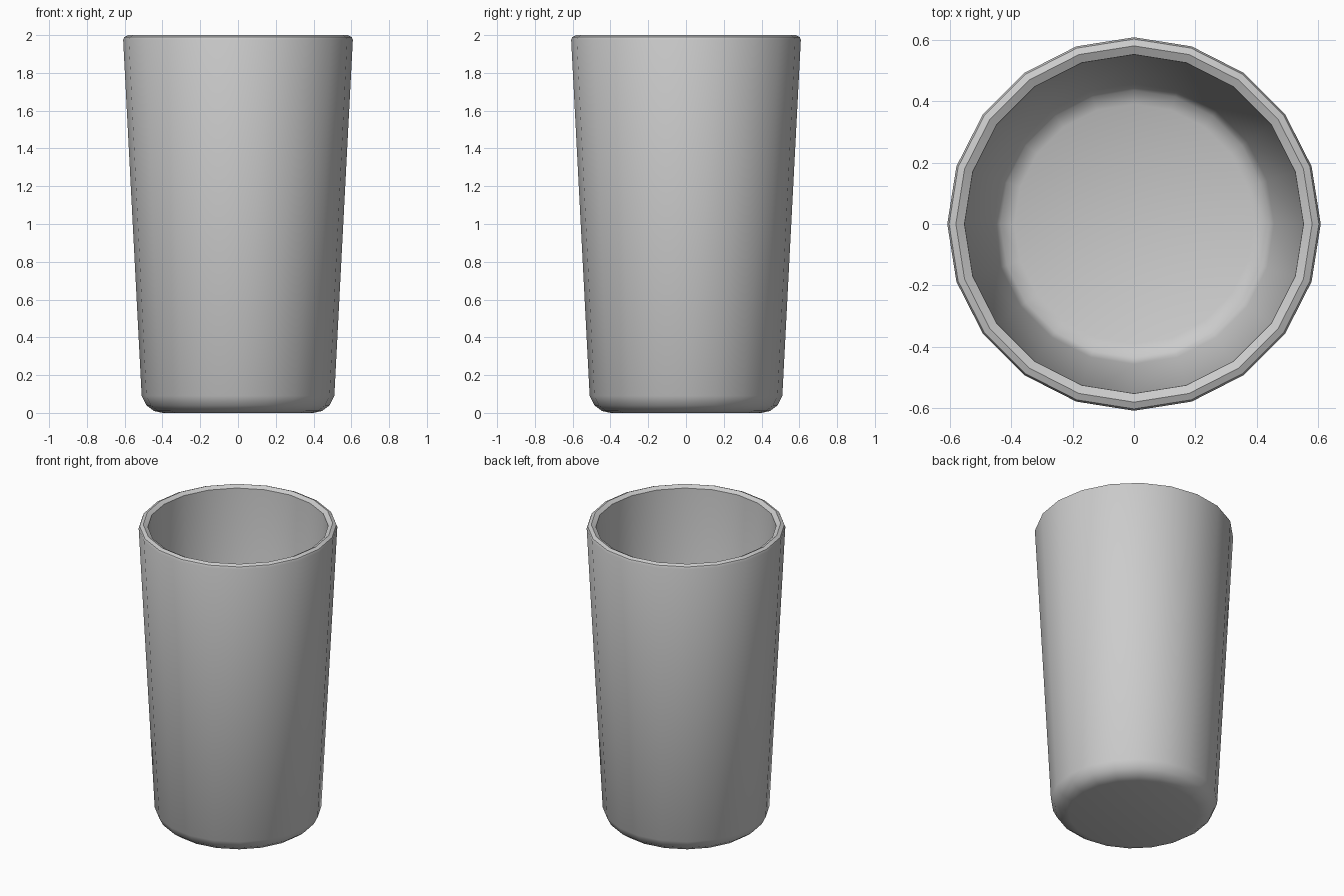
import bpy, bmesh, math

if "Cube" in bpy.data.objects:
    bpy.data.objects.remove(bpy.data.objects["Cube"])

SIDES = 20
# Cup cross-section (radius, z): outer base, outer wall, rim, inner wall, floor
profile = [
    (0.40, 0.0), (0.445, 0.01), (0.485, 0.04), (0.51, 0.09),
    (0.608, 1.975), (0.602, 1.99), (0.58, 2.0), (0.552, 1.985),
    (0.456, 0.11), (0.435, 0.08), (0.39, 0.06),
]

bm = bmesh.new()
rings = []
for r, z in profile:
    rings.append([bm.verts.new((r * math.cos(math.tau * i / SIDES),
                                r * math.sin(math.tau * i / SIDES), z))
                  for i in range(SIDES)])
for a, b in zip(rings, rings[1:]):
    for i in range(SIDES):
        j = (i + 1) % SIDES
        bm.faces.new((a[i], a[j], b[j], b[i]))
# Underside and inner floor
bm.faces.new(rings[0][::-1])
bm.faces.new(rings[-1])
bmesh.ops.recalc_face_normals(bm, faces=bm.faces)

mesh = bpy.data.meshes.new("cup")
bm.to_mesh(mesh)
bm.free()
cup = bpy.data.objects.new("cup", mesh)
bpy.context.collection.objects.link(cup)
bpy.context.view_layer.objects.active = cup
cup.select_set(True)
bpy.ops.object.shade_smooth_by_angle(angle=math.radians(40))
